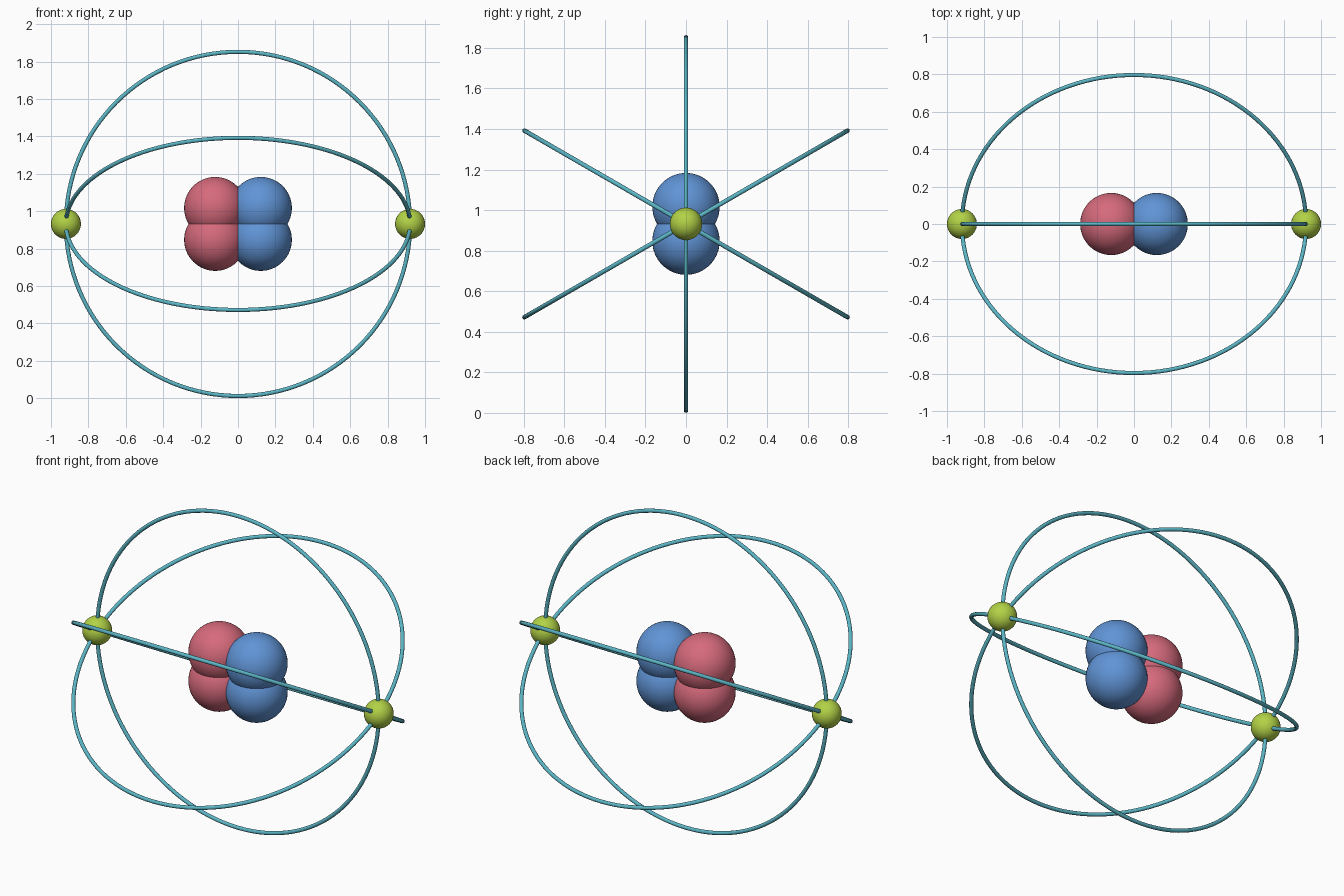
import bpy, math

if "Cube" in bpy.data.objects:
    bpy.data.objects.remove(bpy.data.objects["Cube"])

ZC = 0.932          # height of the atom's centre
RING_R, TUBE_R = 0.92, 0.011


def material(name, srgb):
    m = bpy.data.materials.new(name)
    lin = [((c / 255 + 0.055) / 1.055) ** 2.4 for c in srgb]
    m.diffuse_color = (*lin, 1)
    m.use_nodes = True
    m.node_tree.nodes["Principled BSDF"].inputs["Base Color"].default_value = m.diffuse_color
    return m


RED = material("rose red", (214, 106, 124))
BLUE = material("sky blue", (96, 148, 214))
GREEN = material("lime green", (178, 210, 70))
TEAL = material("teal", (92, 182, 198))


def finish(name, mat):
    obj = bpy.context.object
    obj.name = name
    obj.data.materials.append(mat)
    bpy.ops.object.shade_smooth()


def ball(name, x, z, radius, mat):
    bpy.ops.mesh.primitive_uv_sphere_add(segments=48, ring_count=32, radius=radius,
                                         location=(x, 0, z))
    finish(name, mat)


# Nucleus: two red balls on the left, two blue balls on the right
for x, kind, mat in ((-0.122, "proton", RED), (0.122, "neutron", BLUE)):
    for dz, level in ((0.085, "upper"), (-0.085, "lower")):
        ball(f"{level}_{kind}", x, ZC + dz, 0.166, mat)

# Electrons where all the orbits meet
for side, x in (("left", -0.92), ("right", 0.92)):
    ball(f"{side}_electron", x, ZC, 0.08, GREEN)

# Three orbit rings sharing the x axis, 60 degrees apart
for i, angle in enumerate((30, 90, 150)):
    bpy.ops.mesh.primitive_torus_add(major_radius=RING_R, minor_radius=TUBE_R,
                                     major_segments=128, minor_segments=16,
                                     location=(0, 0, ZC),
                                     rotation=(math.radians(angle), 0, 0))
    finish(f"orbit_ring_{i + 1}", TEAL)
